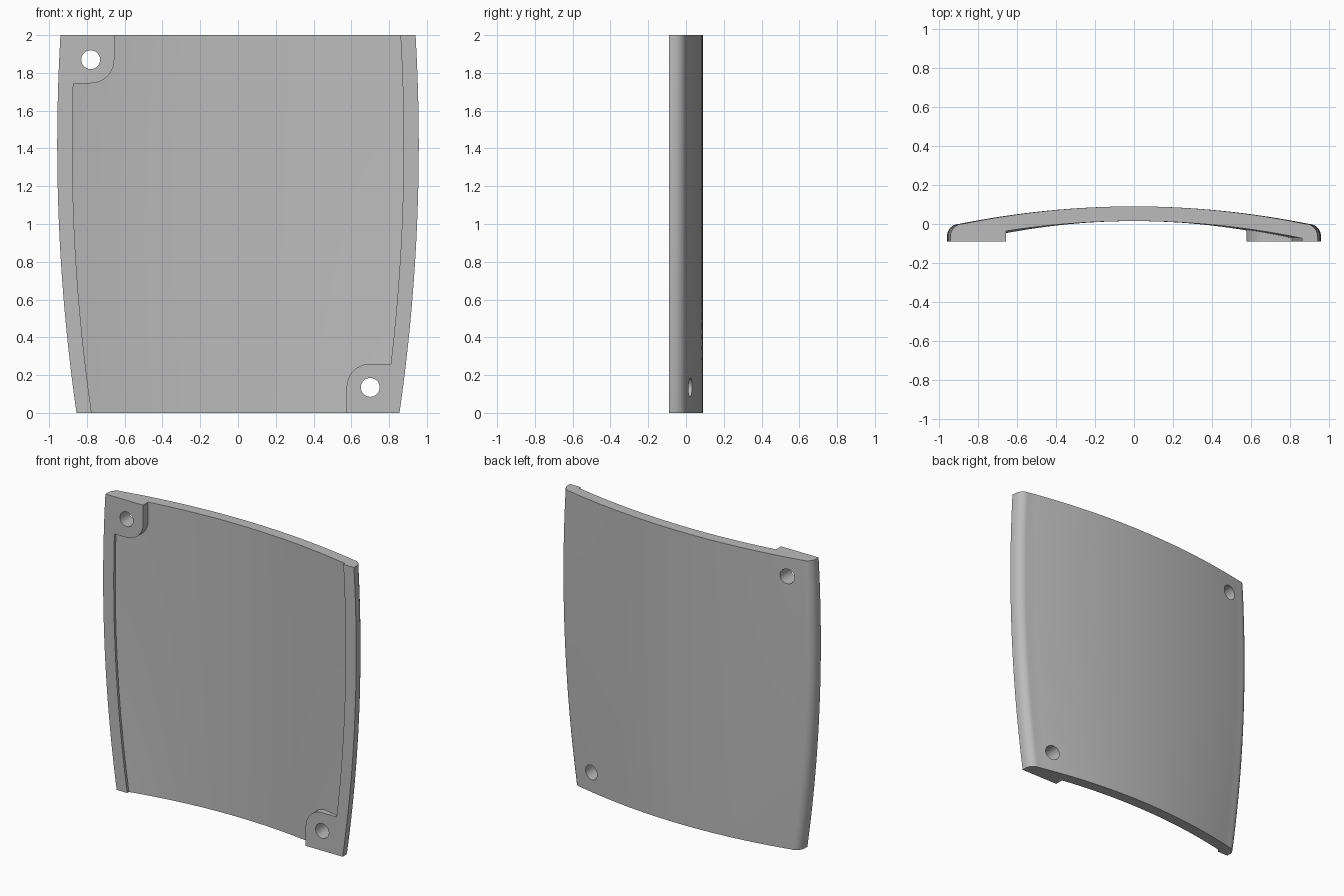
import bpy, bmesh, math

cube = bpy.data.objects.get("Cube")
if cube:
    bpy.data.objects.remove(cube)

grey = bpy.data.materials.new("light_grey")
grey.use_nodes = True
colour = (0.5, 0.5, 0.5, 1)
grey.diffuse_color = colour
grey.node_tree.nodes["Principled BSDF"].inputs["Base Color"].default_value = colour

FRONT, HEIGHT, FILLET, RIM = -0.09, 2.0, 0.06, 0.08


def half_width(z):
    return 0.957 - 0.0506 * (z - 1.42) ** 2


def make_object(name, bm):
    bmesh.ops.recalc_face_normals(bm, faces=bm.faces)
    mesh = bpy.data.meshes.new(name)
    bm.to_mesh(mesh)
    bm.free()
    mesh.materials.append(grey)
    obj = bpy.data.objects.new(name, mesh)
    bpy.context.collection.objects.link(obj)
    return obj


def loft(name, section, z0, z1, steps=32):
    """Skin closed x-y sections stacked along z."""
    bm = bmesh.new()
    rows = []
    for i in range(steps + 1):
        z = z0 + (z1 - z0) * i / steps
        rows.append([bm.verts.new((x, y, z)) for x, y in section(half_width(z))])
    n = len(rows[0])
    for a, b in zip(rows, rows[1:]):
        for k in range(n):
            m = (k + 1) % n
            bm.faces.new((a[k], a[m], b[m], b[k]))
    bm.faces.new(rows[0])
    bm.faces.new(rows[-1])
    return make_object(name, bm)


def prism(name, outline):
    """Extrude an x-z outline straight through the panel along y."""
    bm = bmesh.new()
    face = bm.faces.new([bm.verts.new((x, -0.5, z)) for x, z in outline])
    new = bmesh.ops.extrude_face_region(bm, geom=[face])["geom"]
    bmesh.ops.translate(bm, vec=(0, 1, 0),
                        verts=[v for v in new if isinstance(v, bmesh.types.BMVert)])
    return make_object(name, bm)


def cut(target, cutter):
    cutter.hide_render = True
    mod = target.modifiers.new("cut", 'BOOLEAN')
    mod.operation, mod.solver, mod.object = 'DIFFERENCE', 'EXACT', cutter
    bpy.context.view_layer.objects.active = target
    bpy.ops.object.modifier_apply(modifier=mod.name)
    bpy.data.objects.remove(cutter)


def panel_section(w):
    # bowed back with rounded side edges and a flat front
    edge = w - FILLET
    side = [(w, FRONT)]
    for i in range(9):
        a = math.radians(78) * i / 8
        side.append((edge + FILLET * math.cos(a), -0.065 + 0.065 * math.sin(a)))
    back = [(edge * s / 16, 0.09 * (1 - (s / 16) ** 2)) for s in range(16, -17, -1)]
    return side + back + [(-x, y) for x, y in reversed(side)]


def recess_section(w):
    # hollow between the two side rims
    inner = w - RIM
    arc = [inner * s / 16 for s in range(16, -17, -1)]
    return [(inner, -0.3)] + [(x, 0.015 - 0.105 * (x / w) ** 2) for x in arc] + [(-inner, -0.3)]


def pad_outline(cx, cz, s, r=0.125):
    # corner pad with one rounded corner; s = 1 lower corner, -1 upper corner
    arc = [math.radians(90 + 90 * i / 12) for i in range(13)]
    pts = [(r * math.cos(a), r * math.sin(a)) for a in arc]
    pts += [(-r, -0.5), (0.5, -0.5), (0.5, r)]
    return [(cx + s * x, cz + s * z) for x, z in pts]


# Corner pads are left standing in the recess, each drilled through
corners = [(-0.78, 1.87, -1), (0.70, 0.135, 1)]
panel = loft("curved_panel", panel_section, 0, HEIGHT)
recess = loft("recess_cutter", recess_section, -0.125, HEIGHT + 0.125, 36)
for cx, cz, s in corners:
    cut(recess, prism("pad_cutter", pad_outline(cx, cz, s)))
cut(panel, recess)
for cx, cz, s in corners:
    circle = [math.tau * i / 32 for i in range(32)]
    cut(panel, prism("screw_hole_cutter",
                     [(cx + 0.05 * math.cos(a), cz + 0.05 * math.sin(a)) for a in circle]))

# Smooth curves, crisp edges
bpy.ops.object.select_all(action='DESELECT')
panel.select_set(True)
bpy.context.view_layer.objects.active = panel
bpy.ops.object.shade_smooth_by_angle(angle=math.radians(25))
